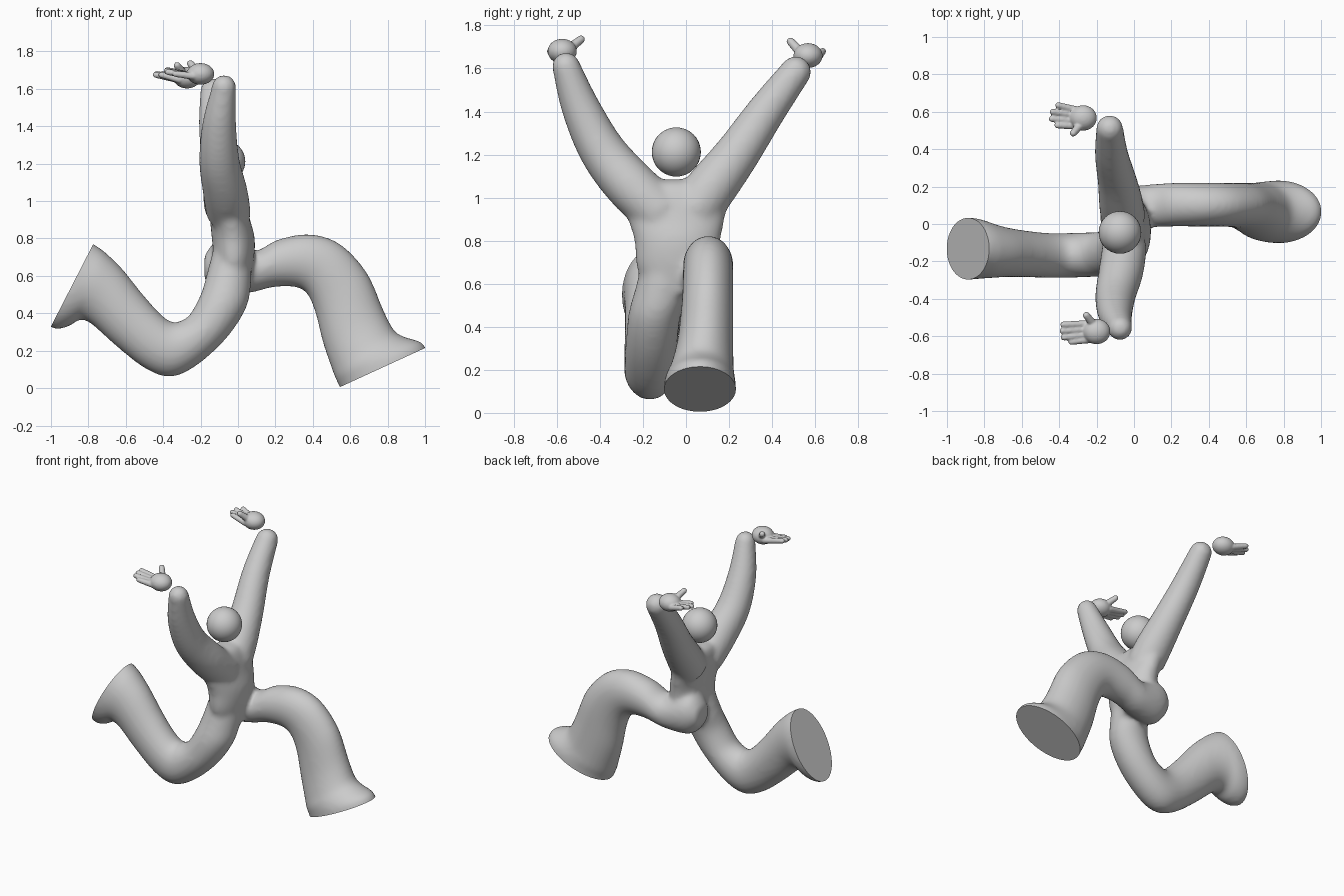
import bpy, bmesh, math
from mathutils import Vector as V, Matrix

if "Cube" in bpy.data.objects:
    bpy.data.objects.remove(bpy.data.objects["Cube"])

grey = bpy.data.materials.new("light grey")
grey.diffuse_color = (0.6, 0.6, 0.6, 1)
grey.use_nodes = True
grey.node_tree.nodes["Principled BSDF"].inputs["Base Color"].default_value = grey.diffuse_color


def spline(rows, n=5):
    """Smoothly resample rows of numbers (Catmull-Rom)."""
    out = []
    for i in range(len(rows) - 1):
        p = [rows[max(0, min(len(rows) - 1, i + k))] for k in (-1, 0, 1, 2)]
        for s in range(n):
            t = s / n
            out.append([0.5 * (2*b + (c-a)*t + (2*a-5*b+4*c-d)*t*t + (3*b-a-3*c+d)*t**3)
                        for a, b, c, d in zip(*p)])
    return out + [list(rows[-1])]


def loft(bm, rings, seg=32):
    """Closed tube through elliptical rings (centre, half axis, half axis)."""
    loops = []
    for c, u, v in rings:
        loops.append([bm.verts.new(c + u*math.cos(2*math.pi*k/seg) + v*math.sin(2*math.pi*k/seg))
                      for k in range(seg)])
    for a, b in zip(loops, loops[1:]):
        for k in range(seg):
            j = (k + 1) % seg
            bm.faces.new((a[k], a[j], b[j], b[k]))
    bm.faces.new(loops[0][::-1])
    bm.faces.new(loops[-1])


def flat_limb(bm, rows):
    """Rows: outer x, z, inner x, z, then y centre and y radius."""
    rings = []
    for ax, az, bx, bz, y, ry in spline(rows):
        rings.append((V(((ax+bx)/2, y, (az+bz)/2)), V(((ax-bx)/2, 0, (az-bz)/2)), V((0, ry, 0))))
    loft(bm, rings)


def ball(bm, c, r, squash=(1, 1, 1)):
    bmesh.ops.create_uvsphere(bm, u_segments=32, v_segments=20, radius=r,
                              matrix=Matrix.Translation(c) @ Matrix.Diagonal((*squash, 1)))


def arm(bm, rows):
    """Rows: x, y, z, radius; round tip."""
    pts = spline(rows)
    rings = []
    for i, (x, y, z, r) in enumerate(pts):
        a, b = pts[max(i-1, 0)], pts[min(i+1, len(pts)-1)]
        rings.append((V((x, y, z)), V((r, 0, 0)), V((0, a[2]-b[2], b[1]-a[1])).normalized() * r))
    loft(bm, rings)
    ball(bm, V(rows[-1][:3]), rows[-1][3])


def finish(name, bm, voxel=0, smooth=0, cuts=()):
    """Fuse overlapping pieces, soften, cut flat ends, shade."""
    bmesh.ops.recalc_face_normals(bm, faces=bm.faces)
    me = bpy.data.meshes.new(name)
    bm.to_mesh(me)
    bm.free()
    ob = bpy.data.objects.new(name, me)
    bpy.context.collection.objects.link(ob)
    bpy.context.view_layer.objects.active = ob
    bpy.ops.object.select_all(action='DESELECT')
    ob.select_set(True)
    if voxel:
        m = ob.modifiers.new("fuse", 'REMESH')
        m.mode, m.voxel_size = 'VOXEL', voxel
        s = ob.modifiers.new("soften", 'SMOOTH')
        s.factor, s.iterations = 0.5, smooth
        bpy.ops.object.modifier_apply(modifier="fuse")
        bpy.ops.object.modifier_apply(modifier="soften")
    if cuts:
        bm = bmesh.new()
        bm.from_mesh(ob.data)
        for co, no in cuts:
            res = bmesh.ops.bisect_plane(bm, geom=bm.verts[:] + bm.edges[:] + bm.faces[:], dist=1e-5,
                                         plane_co=co, plane_no=no, clear_outer=True)
            edges = [e for e in res["geom_cut"] if isinstance(e, bmesh.types.BMEdge)]
            bmesh.ops.edgeloop_fill(bm, edges=edges)
        bmesh.ops.recalc_face_normals(bm, faces=bm.faces)
        bm.to_mesh(ob.data)
        bm.free()
    ob.data.materials.clear()
    ob.data.materials.append(grey)
    bpy.ops.object.shade_smooth_by_angle(angle=math.radians(40))
    return ob


# Body: torso, arms and legs fused into one smooth skin
bm = bmesh.new()
flat_limb(bm, [(.06, .55, -.12, .55, -.03, .15), (.085, .68, -.13, .68, -.04, .19),
               (.09, .8, -.14, .8, -.04, .20), (.065, .9, -.15, .9, -.045, .225),
               (.04, 1.0, -.155, 1.0, -.05, .24), (.01, 1.06, -.14, 1.06, -.05, .17),
               (-.04, 1.085, -.10, 1.085, -.045, .05)])
arm(bm, [(-.05, -.12, .93, .12), (-.07, -.26, 1.06, .12), (-.1, -.39, 1.22, .108),
         (-.1, -.49, 1.42, .09), (-.075, -.557, 1.61, .066)])
arm(bm, [(-.06, .04, .94, .12), (-.07, .12, 1.05, .118), (-.09, .235, 1.2, .105),
         (-.12, .372, 1.4, .09), (-.13, .51, 1.585, .073)])
# leading leg with planted foot
flat_limb(bm, [(-.18, .71, -.18, .58, .07, .07), (-.1, .79, -.1, .5, .07, .12),
               (.075, .73, .065, .51, .095, .115), (.215, .795, .19, .54, .103, .117),
               (.385, .823, .31, .54, .103, .117), (.547, .77, .372, .50, .103, .117),
               (.69, .617, .414, .40, .1, .12), (.777, .42, .453, .245, .09, .13),
               (.835, .31, .5, .107, .075, .147), (.888, .275, .52, .053, .067, .16),
               (.977, .248, .533, .027, .065, .166), (1.004, .214, .543, .005, .065, .168),
               (1.03, .16, .567, -.048, .065, .168)])
# trailing leg with raised foot
flat_limb(bm, [(.07, .75, -.13, .75, -.08, .11), (.07, .56, -.17, .6, -.11, .125),
               (.04, .42, -.2, .5, -.145, .122), (-.07, .257, -.255, .397, -.16, .12),
               (-.23, .115, -.3, .362, -.165, .12), (-.365, .06, -.355, .354, -.168, .12),
               (-.5, .107, -.42, .403, -.168, .12), (-.66, .232, -.51, .503, -.16, .125),
               (-.78, .34, -.62, .64, -.15, .135), (-.845, .366, -.71, .727, -.14, .15),
               (-.9, .332, -.755, .76, -.133, .16), (-.967, .314, -.77, .77, -.132, .165),
               (-1.002, .326, -.775, .773, -.132, .166), (-1.047, .35, -.82, .795, -.132, .166)])
finish("body", bm, 0.014, 14, [((.7725, 0, .11), (.417, 0, -.909)), ((-.8875, 0, .549), (-.89, 0, .457))])

# Head
bm = bmesh.new()
ball(bm, V((-.075, -.045, 1.212)), .114)
finish("head", bm)


def finger(bm, p, q, r):
    p, q = V(p), V(q)
    d = q - p
    rot = d.to_track_quat('Z', 'Y').to_matrix().to_4x4()
    bmesh.ops.create_cone(bm, cap_ends=True, segments=16, radius1=r * 1.25, radius2=r, depth=d.length,
                          matrix=Matrix.Translation((p + q) / 2) @ rot)
    ball(bm, q, r)


def hand(name, palm, side, tips, thumb):
    """Open palm with four fanned fingers and a raised thumb."""
    bm = bmesh.new()
    c = V(palm)
    ball(bm, c, .068, (1.08, 1, .85))
    for k, tip in enumerate(tips):
        base = c + V((-.035, side * (.042 - .028 * k), -.012))
        finger(bm, base, tip, .0165)
    finger(bm, c + V((-.01, -side * .03, .01)), thumb, .019)
    finish(name, bm, 0.006, 5)


hand("right_hand", (-.2, -.575, 1.68), -1,
     [(-.335, -.63, 1.68), (-.375, -.607, 1.69), (-.382, -.572, 1.695), (-.378, -.538, 1.70)],
     (-.255, -.488, 1.735))
hand("left_hand", (-.272, .567, 1.66), 1,
     [(-.405, .635, 1.68), (-.435, .6, 1.68), (-.44, .562, 1.675), (-.41, .527, 1.675)],
     (-.325, .486, 1.725))
